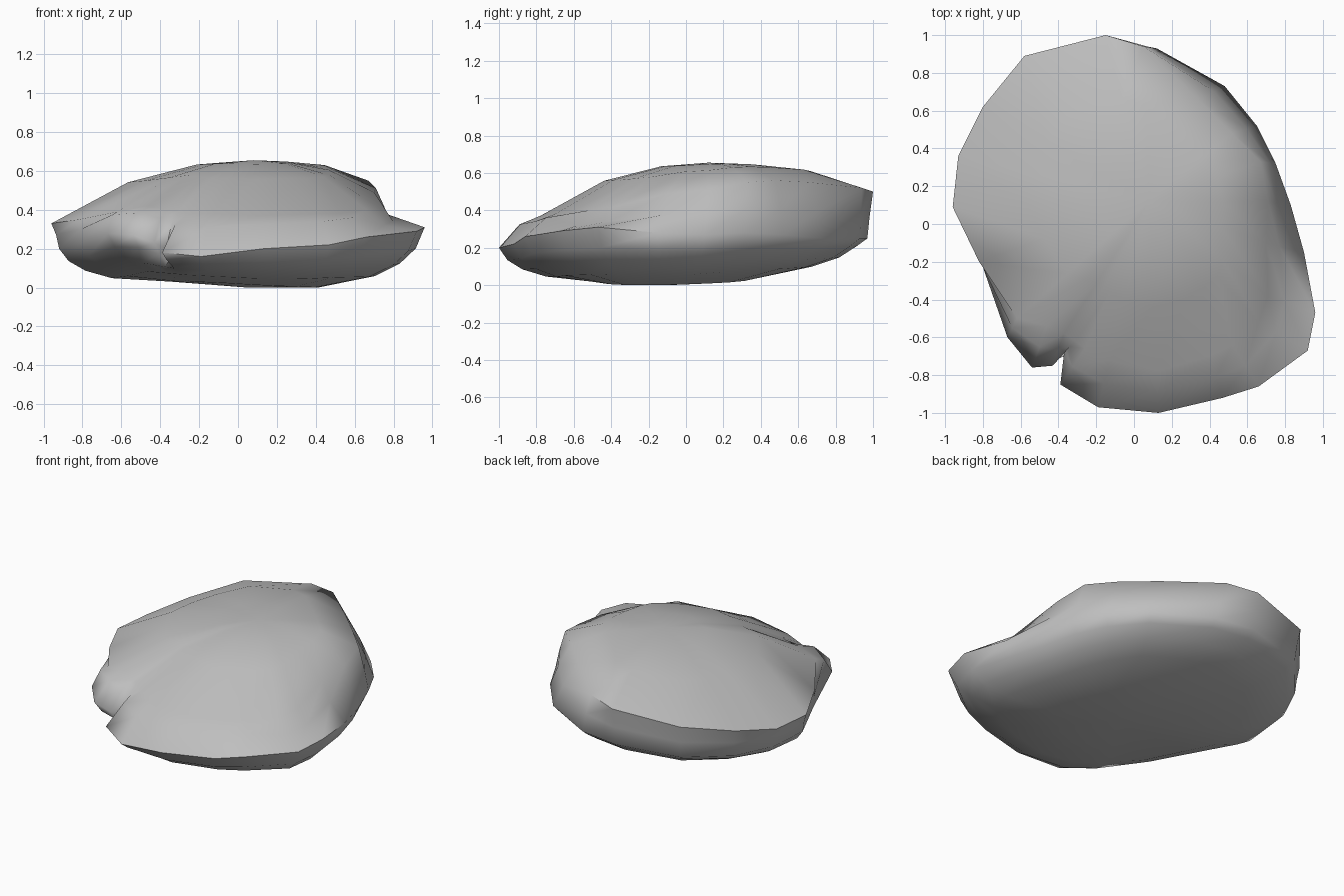
import bpy
import bmesh
from mathutils import Vector

start_cube = bpy.data.objects.get("Cube")
if start_cube:
    bpy.data.objects.remove(start_cube, do_unlink=True)

# Lower outline of the boulder, anticlockwise from the left front corner
rim = [Vector(p) for p in (
    (.96, -.47, .31), (.90, -.15, .28), (.83, .1, .27), (.75, .32, .28),
    (.65, .52, .27), (.48, .73, .25), (.12, .93, .25), (-.15, .97, .25),
    (-.56, .86, .23), (-.78, .6, .2), (-.9, .35, .2), (-.92, .07, .2),
    (-.81, -.2, .23), (-.67, -.6, .28), (-.54, -.76, .27), (-.43, -.75, .23),
    (-.37, -.68, .2), (-.39, -.85, .18), (-.19, -.97, .16), (.13, -1, .2),
    (.47, -.92, .22), (.66, -.86, .26), (.92, -.67, .29))]

# Edge of the upper face, one point above each outline point
crest = [Vector(p) for p in (
    (.71, -.38, .42), (.7, -.1, .49), (.71, .12, .51), (.67, .33, .55),
    (.52, .48, .56), (.34, .66, .55), (.05, .94, .52), (-.15, 1, .5),
    (-.58, .89, .45), (-.8, .62, .38), (-.93, .36, .33), (-.96, .09, .33),
    (-.82, -.2, .35), (-.62, -.5, .39), (-.46, -.54, .42), (-.37, -.58, .4),
    (-.31, -.62, .39), (-.26, -.66, .38), (-.13, -.72, .38), (.12, -.78, .37),
    (.4, -.7, .38), (.52, -.64, .38), (.66, -.52, .4))]

# The cleft at the front right is bridged on the underside
sole = list(rim)
for i, part in zip((14, 15, 16), (.3, .55, .8)):
    sole[i] = rim[13].lerp(rim[17], part)

top_centre = Vector((.08, .12, .655))
base_centre = Vector((.05, -.1, 0))


def shrink(ring, centre, scale, height):
    """Scale a ring towards a centre, with its height set by a rule."""
    result = []
    for point in ring:
        moved = centre.lerp(point, scale)
        moved.z = height(point)
        result.append(moved)
    return result


def flank(low, high):
    """Point on the side wall: full at the front, hollow on the left."""
    if low.y < -.4 and low.x < .9:
        return low.lerp(high, .5) + Vector((0, 0, .04))
    if low.x > .4 and low.y < .2:
        return low.lerp(high, .65) - Vector((0, 0, .04))
    return low.lerp(high, .4) + Vector((0, 0, .02))


def lift(point):
    """The underside rises towards the back and the front right corner."""
    corner = -point.x - point.y - .8
    return .05 * max(0, point.y) + .06 * max(0, corner)


# Rings from the underside to the top
rings = [
    shrink(sole, base_centre, .4, lambda p: .015 - .015 * p.x + lift(p) * .2),
    shrink(sole, base_centre, .72, lambda p: .01 + p.z * .16 + lift(p)),
    shrink(sole, base_centre, .86, lambda p: p.z * .4 + lift(p)),
    shrink(rim, base_centre, .95, lambda p: p.z * .65 + lift(p)),
    rim,
    [flank(low, high) for low, high in zip(rim, crest)],
    crest,
    shrink(crest, top_centre, .62, lambda p: .41 + p.z * .4),
    shrink(crest, top_centre, .28, lambda p: .61 + p.z * .07),
]

# Skin the rings and close both ends
bm = bmesh.new()
loops = [[bm.verts.new(point) for point in ring] for ring in rings]
count = len(rim)
for lower, upper in zip(loops, loops[1:]):
    for i in range(count):
        j = (i + 1) % count
        bm.faces.new((lower[i], lower[j], upper[j], upper[i]))
bottom = bm.verts.new(base_centre)
peak = bm.verts.new(top_centre)
for i in range(count):
    j = (i + 1) % count
    bm.faces.new((loops[0][j], loops[0][i], bottom))
    bm.faces.new((loops[-1][i], loops[-1][j], peak))
bmesh.ops.recalc_face_normals(bm, faces=bm.faces[:])

mesh = bpy.data.meshes.new("boulder")
bm.to_mesh(mesh)
bm.free()
boulder = bpy.data.objects.new("boulder", mesh)
bpy.context.collection.objects.link(boulder)

# Plain grey stone
stone = bpy.data.materials.new("stone grey")
stone.use_nodes = True
grey = (.52, .52, .52, 1)
stone.diffuse_color = grey
stone.node_tree.nodes["Principled BSDF"].inputs["Base Color"].default_value = grey
mesh.materials.append(stone)

# Soft shading with only the tightest breaks kept crisp
bpy.ops.object.select_all(action='DESELECT')
boulder.select_set(True)
bpy.context.view_layer.objects.active = boulder
bpy.ops.object.shade_smooth_by_angle(angle=1.2)
